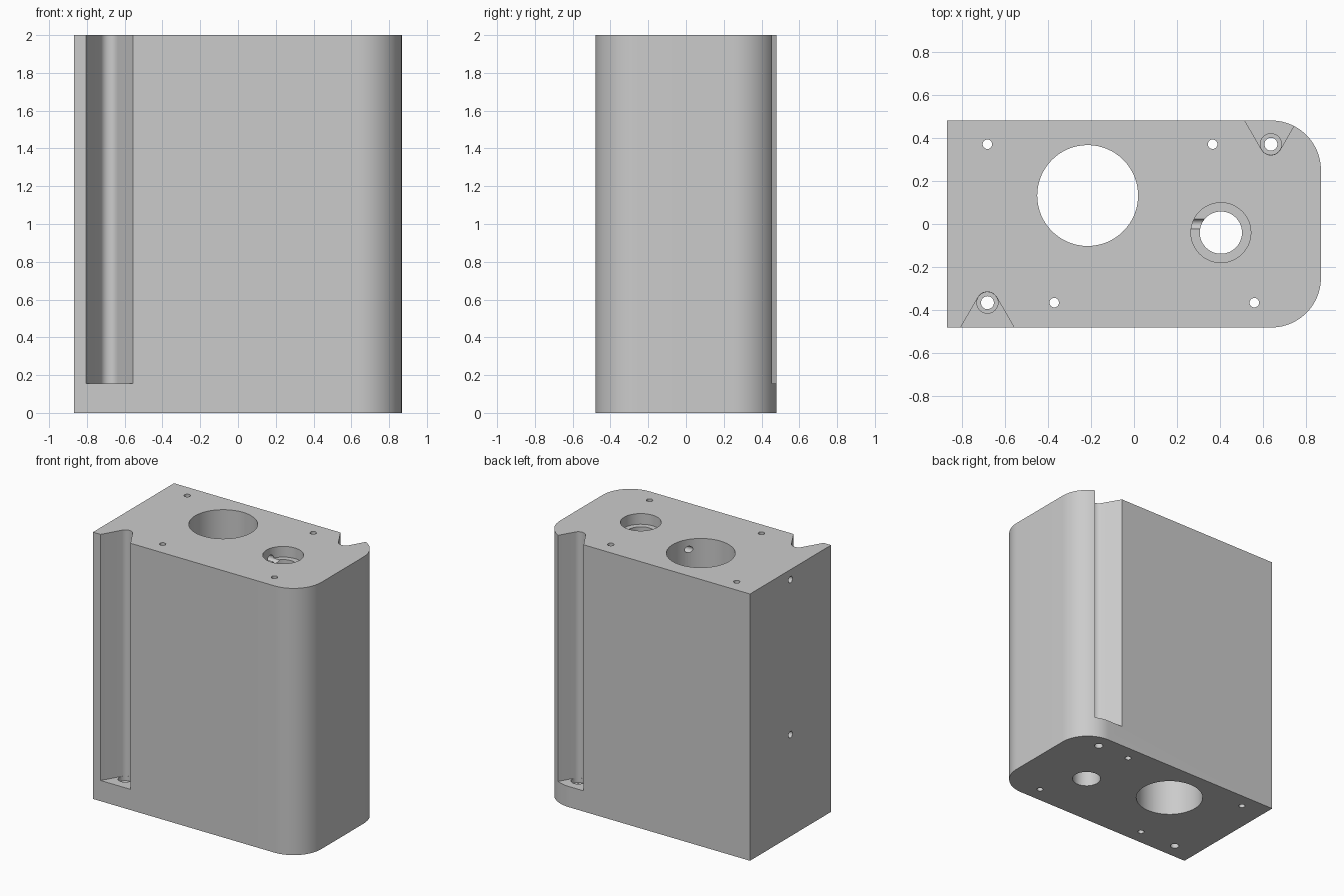
import bpy, bmesh
from math import sin, cos, pi, radians, tan
from mathutils import Matrix

cube = bpy.data.objects.get("Cube")
if cube:
    bpy.data.objects.remove(cube)

HALF_X, HALF_Y, HEIGHT, FILLET = 0.867, 0.48, 2.0, 0.23

grey = bpy.data.materials.new("light grey")
grey.use_nodes = True
grey.diffuse_color = (0.6, 0.6, 0.6, 1)
grey.node_tree.nodes["Principled BSDF"].inputs["Base Color"].default_value = (0.6, 0.6, 0.6, 1)


def arc(cx, cy, r, start, end, steps):
    angles = [radians(start + (end - start) * i / steps) for i in range(steps + 1)]
    return [(cx + r * cos(a), cy + r * sin(a)) for a in angles]


def prism(name, outline, z0, z1):
    """Extrude a flat outline from z0 to z1."""
    bm = bmesh.new()
    base = bm.faces.new([bm.verts.new((x, y, z0)) for x, y in outline])
    top = bmesh.ops.extrude_face_region(bm, geom=[base])["geom"]
    verts = [v for v in top if isinstance(v, bmesh.types.BMVert)]
    bmesh.ops.translate(bm, verts=verts, vec=(0, 0, z1 - z0))
    bmesh.ops.recalc_face_normals(bm, faces=bm.faces)
    mesh = bpy.data.meshes.new(name)
    bm.to_mesh(mesh)
    bm.free()
    mesh.materials.append(grey)
    ob = bpy.data.objects.new(name, mesh)
    bpy.context.collection.objects.link(ob)
    return ob


def select(ob):
    bpy.ops.object.select_all(action="DESELECT")
    ob.select_set(True)
    bpy.context.view_layer.objects.active = ob


def cut(cutter):
    """Subtract a cutter from the body and discard it."""
    cutter.hide_render = True
    mod = body.modifiers.new("cut", "BOOLEAN")
    mod.operation, mod.solver, mod.object = "DIFFERENCE", "EXACT", cutter
    select(body)
    bpy.ops.object.modifier_apply(modifier=mod.name)
    bpy.data.objects.remove(cutter)


def bore(x, y, r, z0=-0.1, z1=HEIGHT + 0.1, sides=32):
    cut(prism("bore_cutter", arc(x, y, r, 0, 360, sides)[:-1], z0, z1))


# Main block, square on the right end and rounded on the left end
ix, iy = HALF_X - FILLET, HALF_Y - FILLET
body = prism("block_body",
             [(-HALF_X, HALF_Y), (-HALF_X, -HALF_Y)]
             + arc(ix, -iy, FILLET, -90, 0, 20)
             + arc(ix, iy, FILLET, 0, 90, 20), 0, HEIGHT)

# Flared bolt channels with a recessed seat and a through hole
for x, y, side in ((-0.68, -0.365, 1), (0.635, 0.37, -1)):
    flare = 0.2
    pts = arc(0, 0, 0.05, -30 + 60, 150, 16)
    tip = pts[0][0] + flare / tan(pi / 3)
    pts = [(tip, pts[0][1] - flare)] + pts + [(-tip, pts[0][1] - flare)]
    cut(prism("channel_cutter", [(x + side * a, y + side * b) for a, b in pts],
              0.155, HEIGHT + 0.1))
    bore(x, y, 0.049, 0.12, 0.3)
    bore(x, y, 0.03)

# Large bore, and small bore with a counterbore at the top
bore(-0.215, 0.132, 0.234, sides=64)
bore(0.403, -0.04, 0.098, sides=48)
bore(0.403, -0.04, 0.139, HEIGHT - 0.08, sides=48)

# Small vertical pin holes
for x, y in ((-0.68, 0.37), (0.365, 0.37), (-0.37, -0.365), (0.558, -0.365)):
    bore(x, y, 0.022, sides=24)

# Cross holes running from the square end through the large bore
for z in (1.925, 0.763):
    drill = prism("cross_hole_cutter", arc(0, 0, 0.024, 0, 360, 24)[:-1], -1, 0.4)
    drill.data.transform(Matrix.Translation((0, 0, z)) @ Matrix.Rotation(pi / 2, 4, "Y"))
    cut(drill)

select(body)
bpy.ops.object.shade_smooth_by_angle(angle=radians(30))
